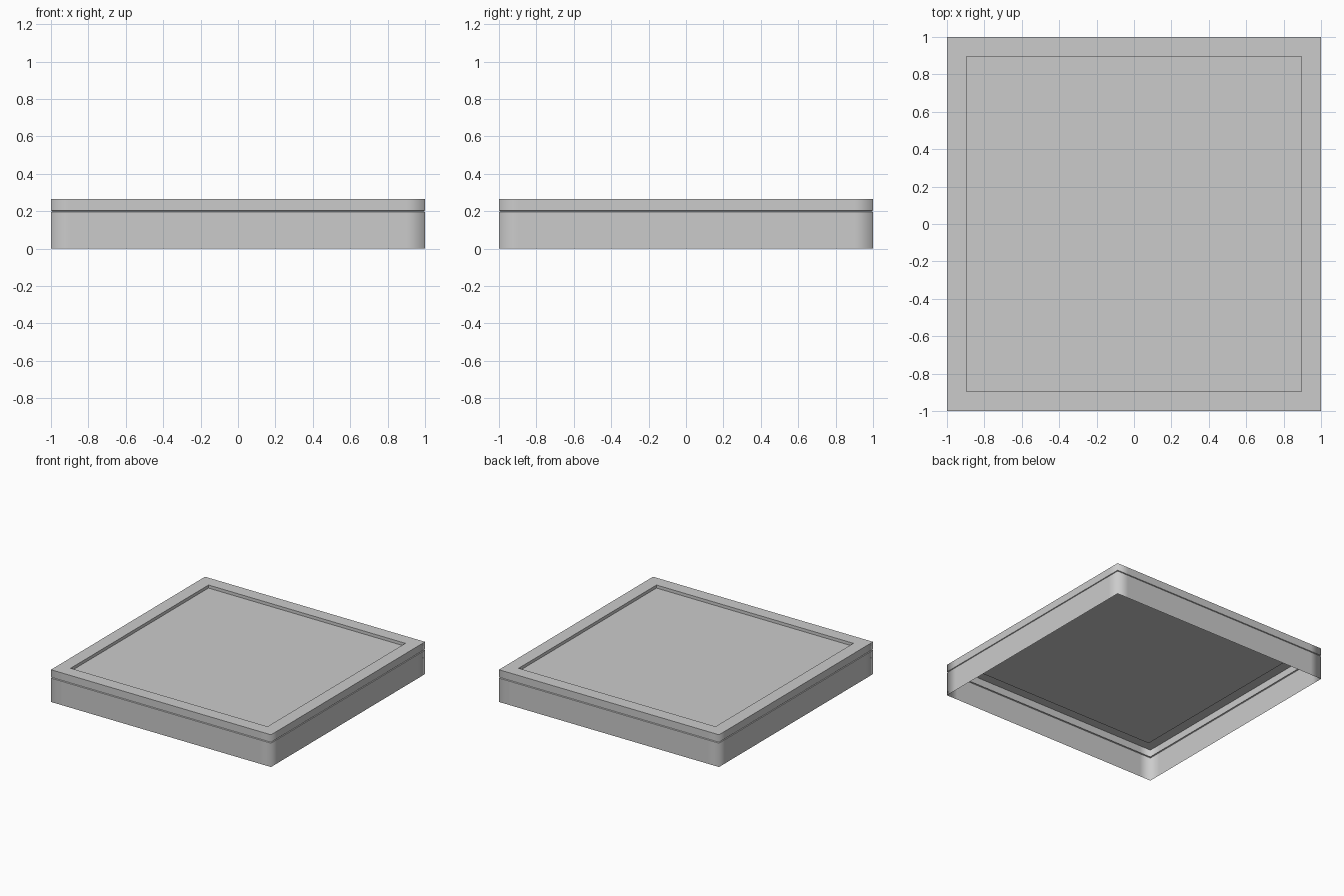
import bpy

if "Cube" in bpy.data.objects:
    bpy.data.objects.remove(bpy.data.objects["Cube"])

TOP, SEAM, FLOOR = 0.265, 0.20, 0.24
INNER = 0.895


def make_object(name, verts, faces, smooth=False):
    mesh = bpy.data.meshes.new(name)
    mesh.from_pydata(verts, [], faces)
    mesh.update()
    for p in mesh.polygons:
        p.use_smooth = smooth
    obj = bpy.data.objects.new(name, mesh)
    bpy.context.collection.objects.link(obj)
    return obj


def square_ring(r, z, inset=0.1):
    """Square outline with support points beside each corner."""
    a = r - inset
    quarter = [(-a, -r), (a, -r), (r, -r)]
    pts = []
    for _ in range(4):
        pts += [(x, y, z) for x, y in quarter]
        quarter = [(-y, x) for x, y in quarter]
    return pts


def loft(name, rings, smooth=False, cap=False):
    """Joins stacked square outlines (half width, height) with quads."""
    verts = [v for r, z in rings for v in square_ring(r, z)]
    n = 12
    faces = [(k * n + i, k * n + (i + 1) % n,
              (k + 1) * n + (i + 1) % n, (k + 1) * n + i)
             for k in range(len(rings) - 1) for i in range(n)]
    if cap:
        start = (len(rings) - 1) * n
        faces.append(tuple(range(start, start + n)))
    return make_object(name, verts, faces, smooth)


# Open-bottomed side walls with softly shaded corners
loft("lower_wall", [(1, 0), (1, SEAM - 0.004)], smooth=True)
loft("upper_wall", [(1, SEAM + 0.004), (1, TOP)], smooth=True)

# Narrow seam groove between the two wall bands
loft("seam_groove", [(1, SEAM - 0.004), (0.992, SEAM), (1, SEAM + 0.004)])

# Flat rim stepping down to the sunken panel
loft("rim_and_panel", [(1, TOP), (INNER, TOP), (INNER, FLOOR)], cap=True)
